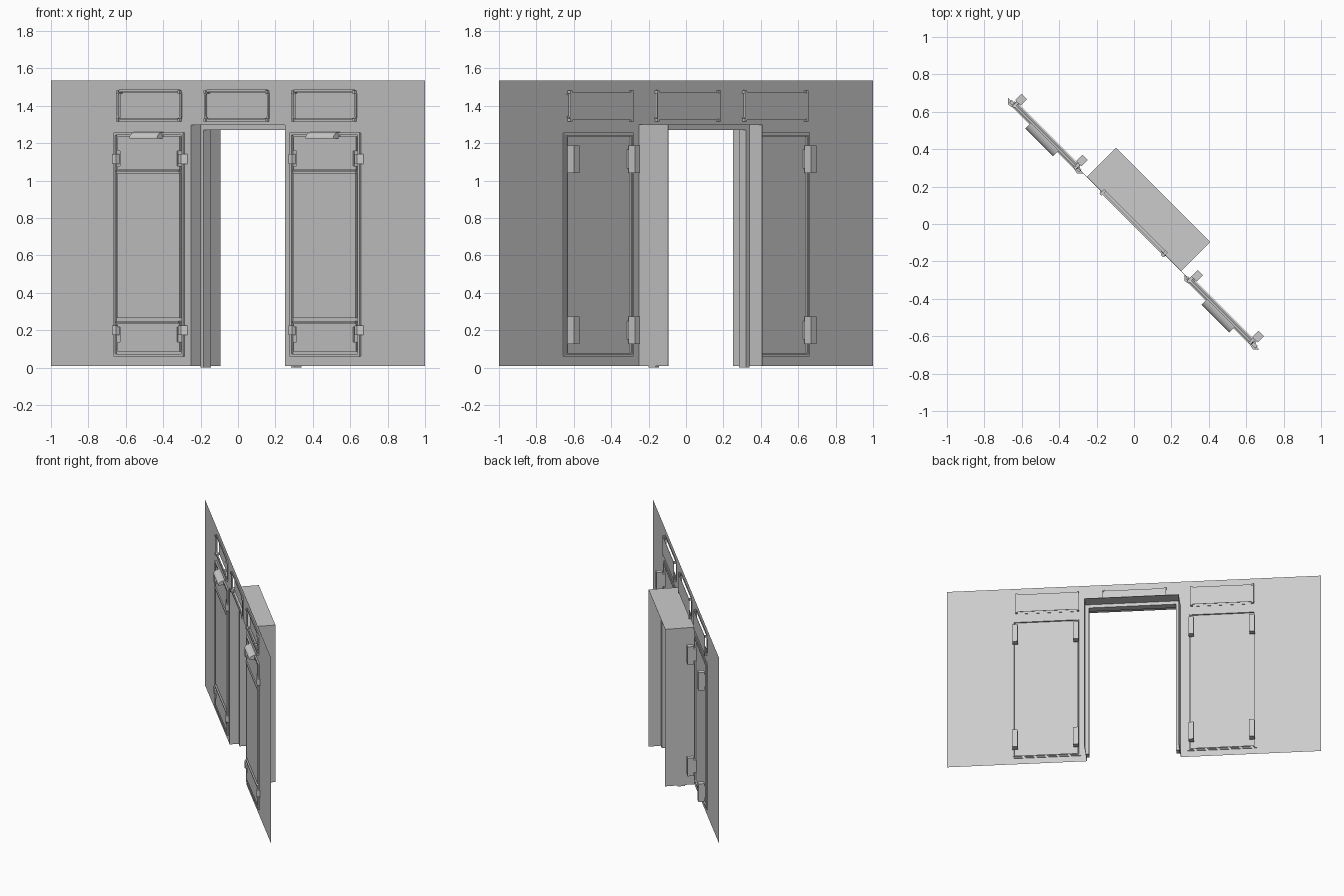
import bpy, bmesh
from math import pi, sin, cos, sqrt
from mathutils import Matrix

cube = bpy.data.objects.get("Cube")
if cube:
    bpy.data.objects.remove(cube)

grey = bpy.data.materials.new("plain_grey")
grey.use_nodes = True
GREY = (0.6, 0.6, 0.6, 1)
grey.diffuse_color = GREY
grey.node_tree.nodes["Principled BSDF"].inputs["Base Color"].default_value = GREY

# Parts are laid out along the wall (u), through it (v) and up (z), then turned
TURN = Matrix.Rotation(-pi / 4, 4, 'Z')


def finish(name, bm):
    bm.normal_update()
    bm.transform(TURN)
    mesh = bpy.data.meshes.new(name)
    bm.to_mesh(mesh)
    bm.free()
    mesh.materials.append(grey)
    obj = bpy.data.objects.new(name, mesh)
    bpy.context.collection.objects.link(obj)
    return obj


def place(axis, p, depth):
    co = list(p)
    co.insert(axis, depth)
    return co


def prism(name, axis, pts, lo, hi):
    """Extrude a flat outline along one axis (0 = u, 1 = v, 2 = z)."""
    bm = bmesh.new()
    a = [bm.verts.new(place(axis, p, lo)) for p in pts]
    b = [bm.verts.new(place(axis, p, hi)) for p in pts]
    bm.faces.new(a)
    bm.faces.new(b)
    for i in range(len(pts)):
        j = (i + 1) % len(pts)
        bm.faces.new((a[i], a[j], b[j], b[i]))
    bmesh.ops.recalc_face_normals(bm, faces=bm.faces)
    return finish(name, bm)


def box(name, u0, u1, v0, v1, z0, z1):
    return prism(name, 1, [(u0, z0), (u1, z0), (u1, z1), (u0, z1)], v0, v1)


def rounded(u0, u1, z0, z1, r, steps=4):
    pts = []
    corners = [(u1 - r, z1 - r), (u0 + r, z1 - r), (u0 + r, z0 + r), (u1 - r, z0 + r)]
    for k, (cu, cz) in enumerate(corners):
        for s in range(steps + 1):
            t = (k + s / steps) * pi / 2
            pts.append((cu + r * cos(t), cz + r * sin(t)))
    return pts


def ring(name, u0, u1, z0, z1, width, r, v0, v1):
    """Rectangular frame with rounded corners."""
    bm = bmesh.new()
    outer = rounded(u0, u1, z0, z1, r)
    inner = rounded(u0 + width, u1 - width, z0 + width, z1 - width, r * 0.6)
    loops = [[bm.verts.new((u, v, z)) for u, z in pts]
             for pts, v in ((outer, v0), (outer, v1), (inner, v1), (inner, v0))]
    n = len(outer)
    for k in range(4):
        a, b = loops[k], loops[(k + 1) % 4]
        for i in range(n):
            j = (i + 1) % n
            bm.faces.new((a[i], a[j], b[j], b[i]))
    bmesh.ops.recalc_face_normals(bm, faces=bm.faces)
    return finish(name, bm)


BASE, TOP = 0.01, 1.535
HALF = sqrt(2)
DOOR, DOOR_TOP, DEPTH = 0.354, 1.30, 0.22
WIN_Z = (1.335, 1.47)
WINDOWS = {"left": -0.667, "middle": -0.005, "right": 0.655}
WIN_HALF = 0.235

# Wall sheet with the doorway and three window openings left out
holes = [(c - WIN_HALF, c + WIN_HALF, *WIN_Z) for c in WINDOWS.values()]
holes.append((-DOOR, DOOR, BASE, DOOR_TOP))
us = sorted({-HALF, HALF} | {h[i] for h in holes for i in (0, 1)})
zs = sorted({BASE, TOP} | {h[i] for h in holes for i in (2, 3)})
bm = bmesh.new()
for u0, u1 in zip(us, us[1:]):
    for z0, z1 in zip(zs, zs[1:]):
        cu, cz = (u0 + u1) / 2, (z0 + z1) / 2
        if not any(h[0] < cu < h[1] and h[2] < cz < h[3] for h in holes):
            bm.faces.new([bm.verts.new(p) for p in
                          ((u0, 0, z0), (u1, 0, z0), (u1, 0, z1), (u0, 0, z1))])
bmesh.ops.remove_doubles(bm, verts=bm.verts, dist=0.0001)
bmesh.ops.dissolve_limit(bm, angle_limit=0.01, verts=bm.verts, edges=bm.edges)
finish("wall", bm)

# Deep doorway surround
for side, s in (("left", -1), ("right", 1)):
    a, b = sorted((s * DOOR, s * (DOOR + 0.003)))
    box("doorway_side_" + side, a, b, 0, DEPTH, BASE, DOOR_TOP)
    a, b = sorted((s * DOOR, s * (DOOR - 0.024)))
    box("doorway_jamb_" + side, a, b, 0.07, 0.125, 0, DOOR_TOP - 0.003)
box("doorway_ceiling", -DOOR, DOOR, 0, DEPTH, DOOR_TOP - 0.003, DOOR_TOP)
box("doorway_lintel", -DOOR, DOOR, 0.07, 0.125, 1.27, DOOR_TOP - 0.003)

# High windows: front rim, set-back pane and corner brackets
for side, c in WINDOWS.items():
    ring("window_rim_" + side, c - 0.245, c + 0.245, 1.315, 1.488, 0.014, 0.03, -0.008, 0.002)
    box("window_pane_" + side, c - 0.24, c + 0.24, 0.016, 0.018, 1.325, 1.475)
    for s in (-1, 1):
        for z in (1.325, 1.475):
            u = c + s * 0.232
            box("window_bracket_" + side, u - 0.008, u + 0.008, -0.016, 0.02, z - 0.008, z + 0.008)

# Side hatches either side of the doorway
HATCH = 0.248
for side, c in (("left", -0.667), ("right", 0.665)):
    l, r = c - HATCH, c + HATCH
    ring("hatch_frame_" + side, l - 0.016, r + 0.016, 0.06, 1.257, 0.014, 0.004, -0.012, 0.006)
    ring("hatch_back_rim_" + side, l, r, 0.07, 1.245, 0.008, 0.004, 0.0, 0.012)

    # Middle panel, with notched panels above and below it
    box("hatch_panel_" + side, l + 0.012, r - 0.012, -0.012, 0, 0.265, 1.042)
    for z in (0.245, 1.05):
        box("hatch_ledge_" + side, l + 0.012, r - 0.012, -0.018, 0, z - 0.005, z + 0.005)
    n = 0.022
    for label, z0, z1, s in (("top", 1.058, 1.235, 1), ("bottom", 0.237, 0.085, -1)):
        a, b, m0, m1 = l + 0.012, r - 0.012, z0 + s * 0.02, z0 + s * 0.1
        prism(f"hatch_{label}_panel_{side}", 1,
              [(a, z0), (b, z0), (b, m0), (b - n, m0), (b - n, m1), (b, m1), (b, z1),
               (a, z1), (a, m1), (a + n, m1), (a + n, m0), (a, m0)], -0.010, 0)

    # Curved hood over the top edge
    arc = [(-0.05 * sin(t * pi / 12), 1.225 + 0.036 * cos(t * pi / 12)) for t in range(7)]
    hood = prism("hatch_hood_" + side, 0, arc + [(0, 1.225)], c - 0.105, c + 0.105)
    hood.data.shade_smooth()
    hood.data.set_sharp_from_angle(angle=0.6)

    # Wedge clips in front and hinge blocks behind
    for s in (-1, 1):
        edge = c + s * 0.285
        u = c + s * 0.23
        for z in (0.2, 1.115):
            prism("hatch_clip_" + side, 2,
                  [(edge, 0), (edge - s * 0.025, -0.024), (edge - s * 0.05, -0.02),
                   (edge - s * 0.055, 0)], z - 0.026, z + 0.026)
            box("hinge_block_" + side, u - 0.02, u + 0.02, 0.02, 0.068, z - 0.074, z + 0.074)
            box("hinge_stem_" + side, u - 0.012, u + 0.012, 0, 0.02, z - 0.05, z + 0.05)
